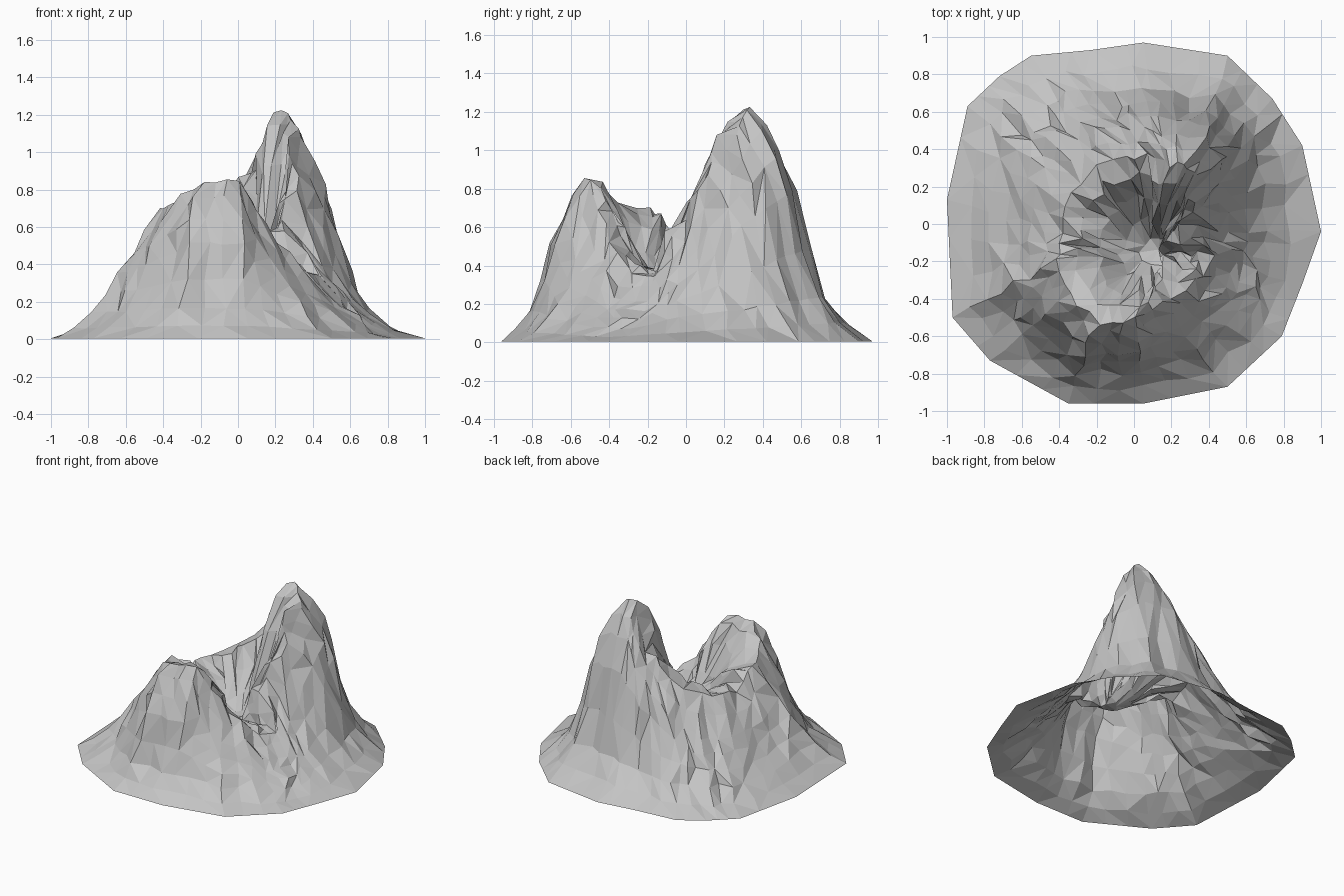
import bpy, bmesh, random
from mathutils import Vector

random.seed(7)
cube = bpy.data.objects.get("Cube")
if cube:
    bpy.data.objects.remove(cube, do_unlink=True)

# Rock material
rock = bpy.data.materials.new("grey_rock")
rock.use_nodes = True
grey = (0.55, 0.55, 0.55, 1)
rock.diffuse_color = grey
rock.node_tree.nodes["Principled BSDF"].inputs["Base Color"].default_value = grey

# Spokes: outline x, y, then crater rim x, y, z
SPOKES = [
    (1, -.04, .24, -.02, .65), (.9, .42, .33, .13, .87), (.74, .67, .33, .27, 1.08),
    (.5, .9, .28, .33, 1.22), (.05, .97, .19, .32, 1.22), (-.23, .93, .07, .36, .9),
    (-.55, .9, -.08, .36, .77), (-.72, .79, -.22, .3, .67), (-.89, .63, -.33, .16, .6),
    (-1, .13, -.4, -.05, .56), (-.97, -.5, -.41, -.2, .7), (-.77, -.73, -.35, -.38, .74),
    (-.35, -.96, -.2, -.52, .84), (.05, -.96, 0, -.51, .84), (.5, -.87, .14, -.43, .61),
    (.79, -.6, .34, -.31, .38), (.9, -.32, .42, -.17, .35),
]
# Slope profiles: fraction of distance from the rim, fraction of height
OUTER = [(1, 0), (.8, .08), (.63, .19), (.5, .39), (.38, .65), (.27, .82), (.13, .93), (0, 1)]
INNER = [(.2, .95), (.42, .68), (.65, .29), (.85, .06)]
FLOOR = Vector((.12, -.16, .36))
STEPS = 3
BASE_Z = .005


def spoke_columns():
    """Outline and rim points, with extra columns between the spokes."""
    for i, a in enumerate(SPOKES):
        b = SPOKES[(i + 1) % len(SPOKES)]
        for k in range(STEPS):
            p = [u + (v - u) * k / STEPS for u, v in zip(a, b)]
            yield Vector((p[0], p[1], BASE_Z)), Vector(p[2:])


def jitter(amount, height):
    spread = random.uniform
    return Vector((spread(-amount, amount), spread(-amount, amount), spread(-height, height)))


def slope_point(rim, end, distance, height):
    p = rim.lerp(end, distance)
    p.z = end.z + (rim.z - end.z) * height
    return p


# Columns of points run from the outline, over the rim, into the crater
bm = bmesh.new()
columns = []
for edge, rim in spoke_columns():
    gully = random.uniform(-.03, .03)
    sweep = min(1, max(0, (.9 - rim.z) / .25))  # low rims have hollow, cone-like flanks
    column = []
    for distance, height in OUTER:
        if distance == 1:
            p = edge.copy()
        else:
            steep = 4 * distance * (1 - distance)
            height += ((1 - distance) ** 1.6 - height) * sweep
            p = slope_point(rim, edge, distance + gully * steep, height)
            p += jitter(.02, .016 * (1 - distance))
        column.append(bm.verts.new(p))
    for distance, height in INNER:
        p = slope_point(rim, FLOOR, distance, height) + jitter(.025, .04 * height)
        column.append(bm.verts.new(p))
    columns.append(column)

# Skin between neighbouring columns, closed at the crater floor
centre = bm.verts.new(FLOOR)
for i, left in enumerate(columns):
    right = columns[(i + 1) % len(columns)]
    for k in range(len(left) - 1):
        a, b, c, d = left[k], right[k], right[k + 1], left[k + 1]
        if random.random() < .5:
            bm.faces.new((a, b, c))
            bm.faces.new((a, c, d))
        else:
            bm.faces.new((a, b, d))
            bm.faces.new((b, c, d))
    bm.faces.new((left[-1], right[-1], centre))

# Merge crowded points so the crater has broad facets
bmesh.ops.remove_doubles(bm, verts=bm.verts[:], dist=.04)

mesh = bpy.data.meshes.new("mountain")
bm.to_mesh(mesh)
bm.free()
mesh.materials.append(rock)
mountain = bpy.data.objects.new("mountain", mesh)
bpy.context.scene.collection.objects.link(mountain)
